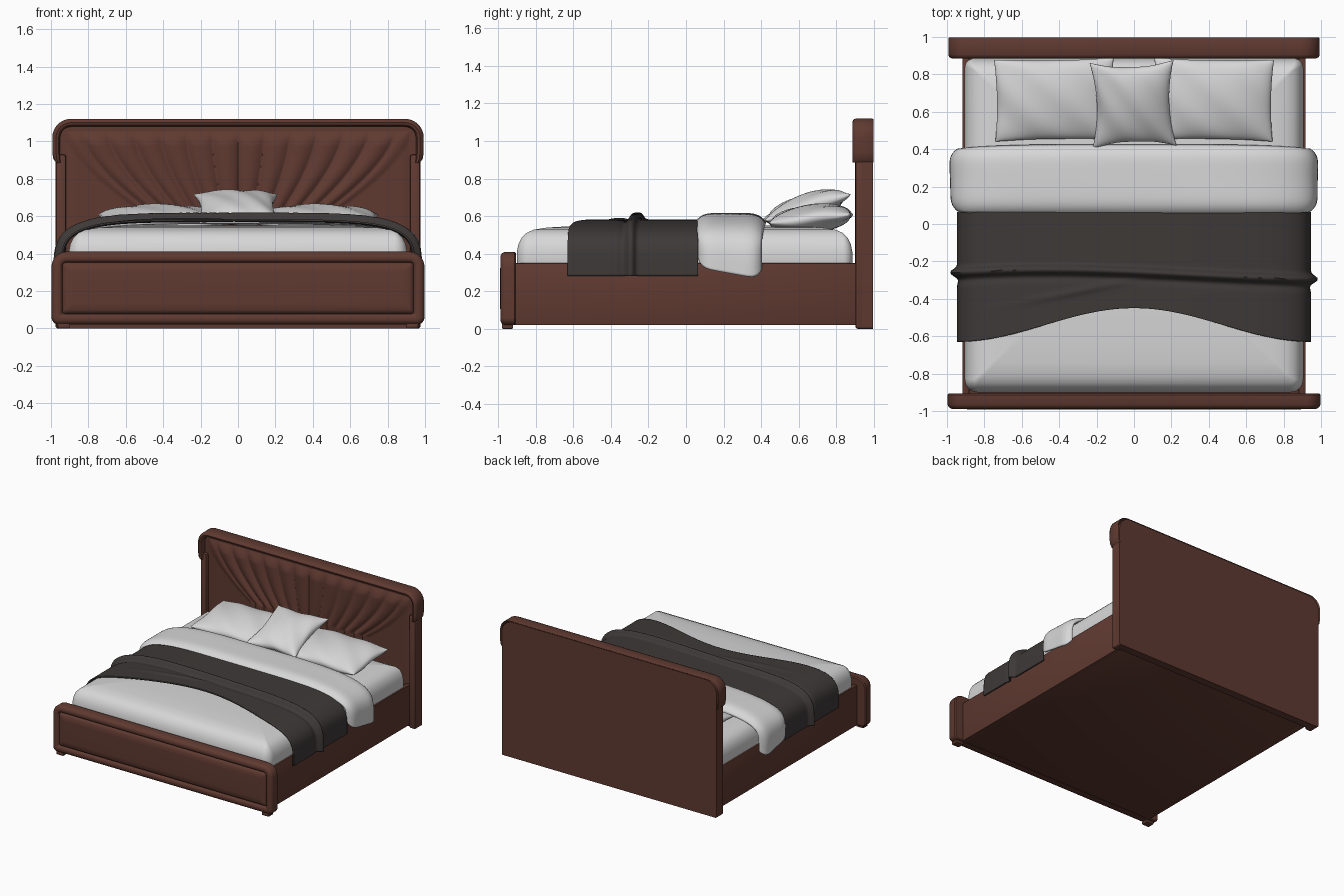
import bpy, bmesh, math
from mathutils import Matrix, Vector

if "Cube" in bpy.data.objects:
    bpy.data.objects.remove(bpy.data.objects["Cube"])


def material(name, rgb):
    m = bpy.data.materials.new(name)
    m.diffuse_color = (*rgb, 1)
    m.use_nodes = True
    m.node_tree.nodes["Principled BSDF"].inputs["Base Color"].default_value = m.diffuse_color
    return m


BROWN = material("brown_leather", (0.115, 0.042, 0.030))
WHITE = material("white_linen", (0.68, 0.68, 0.68))
DARK = material("charcoal_throw", (0.047, 0.041, 0.039))


def finish(name, bm, mat, angle=40):
    bmesh.ops.recalc_face_normals(bm, faces=bm.faces)
    me = bpy.data.meshes.new(name)
    bm.to_mesh(me)
    bm.free()
    me.materials.append(mat)
    ob = bpy.data.objects.new(name, me)
    bpy.context.collection.objects.link(ob)
    bpy.ops.object.select_all(action='DESELECT')
    ob.select_set(True)
    bpy.context.view_layer.objects.active = ob
    bpy.ops.object.shade_smooth_by_angle(angle=math.radians(angle))
    return ob


def box(name, x0, x1, y0, y1, z0, z1, mat=BROWN, bevel=0.006):
    bm = bmesh.new()
    bmesh.ops.create_cube(bm, size=1)
    for v in bm.verts:
        v.co = ((x0 + x1) / 2 + v.co.x * (x1 - x0), (y0 + y1) / 2 + v.co.y * (y1 - y0),
                (z0 + z1) / 2 + v.co.z * (z1 - z0))
    bmesh.ops.bevel(bm, geom=bm.edges[:], offset=bevel, segments=2, affect='EDGES', profile=0.5)
    return finish(name, bm, mat)


def skin(bm, rows, close_rows=False, close_cols=False):
    vs = [[bm.verts.new(p) for p in r] for r in rows]
    n, m = len(vs), len(vs[0])
    for i in range(n if close_rows else n - 1):
        for j in range(m if close_cols else m - 1):
            a, b = (i + 1) % n, (j + 1) % m
            bm.faces.new((vs[i][j], vs[i][b], vs[a][b], vs[a][j]))
    return vs


def arc(cx, cy, r, a0, seg=8):
    return [(cx + r * math.cos(math.radians(a0 + 90 * k / seg)),
             cy + r * math.sin(math.radians(a0 + 90 * k / seg))) for k in range(seg + 1)]


def rounded(hx, lo, hi, r_lo, r_hi, inset):
    hx, lo, hi = hx - inset, lo + inset, hi - inset
    a, b = max(r_lo - inset, 0.012), max(r_hi - inset, 0.012)
    return (arc(hx - b, hi - b, b, 0) + arc(-hx + b, hi - b, b, 90)
            + arc(-hx + a, lo + a, a, 180) + arc(hx - a, lo + a, a, 270))


def loft(name, mat, hx, lo, hi, r_lo, r_hi, rings, upright):
    """Stack inset copies of a rounded rectangle: rings are (inset, depth)."""
    rows = [[(x, d, t) if upright else (x, t, d) for x, t in rounded(hx, lo, hi, r_lo, r_hi, i)]
            for i, d in rings]
    bm = bmesh.new()
    vs = skin(bm, rows, close_cols=True)
    bm.faces.new(vs[0])
    bm.faces.new(vs[-1])
    return finish(name, bm, mat)


def gauss(d, w):
    return math.exp(-(d / w) ** 2)


# --- Frame -----------------------------------------------------------------
loft("footboard", BROWN, 0.997, 0.02, 0.41, 0.04, 0.08,
     [(0.008, -0.905), (0, -0.913), (0, -0.965), (0.008, -0.98), (0.022, -0.988), (0.042, -0.988),
      (0.052, -0.982), (0.058, -0.968), (0.064, -0.98), (0.078, -0.988), (0.11, -0.991)], True)
for side, s in (("left", -1), ("right", 1)):
    box(side + "_rail", *sorted((s * 0.88, s * 0.918)), -0.92, 0.94, 0.02, 0.35)
    box(side + "_headboard_post", *sorted((s * 0.92, s * 0.975)), 0.902, 0.95, 0.0, 0.93, bevel=0.012)
    box(side + "_front_foot", *sorted((s * 0.9, s * 0.965)), -0.98, -0.92, 0.0, 0.03)
box("base_panel", -0.9, 0.9, -0.92, 0.94, 0.022, 0.05)
box("slat_platform", -0.89, 0.89, -0.91, 0.94, 0.28, 0.31)

# --- Headboard -------------------------------------------------------------
loft("headboard_back", BROWN, 0.975, 0.0, 1.11, 0.012, 0.1, [(0, 0.995), (0, 0.93)], True)

# rolled rim running over the top and a little way down each side
rows = []
for i, y in ((0.004, 0.997), (0, 0.99), (0, 0.905), (0.006, 0.892), (0.02, 0.885),
             (0.034, 0.89), (0.042, 0.905), (0.042, 0.95)):
    path = arc(0.893, 1.02, 0.1 - i, 0) + arc(-0.893, 1.02, 0.1 - i, 90)
    ends = [(0.972 - i * 0.6, 0.885), (0.987 - i * 0.9, 0.905), (0.993 - i, 0.94)]
    path = ends + path + [(-x, z) for x, z in reversed(ends)]
    rows.append([(x, y, z) for x, z in path])
bm = bmesh.new()
vs = skin(bm, rows, close_rows=True)
bm.faces.new([r[0] for r in vs])
bm.faces.new([r[-1] for r in vs])
finish("headboard_rolled_rim", bm, BROWN)

# padded panel with pleats fanning out from the bottom centre
rows = []
for j in range(71):
    z = 0.33 + 0.735 * j / 70
    t = min(max((1.06 - z) / 0.42, 0), 1)
    row = []
    for i in range(241):
        x = -0.925 + 1.85 * i / 240
        xt = abs(x) / (1 - 0.42 * t ** 1.6)
        edge = min(1, min(0.925 - abs(x), 1.065 - z) / 0.05)
        fade = min(1, max(0, (0.93 - xt) / 0.09)) * min(1, max(0, (1.055 - z) / 0.07))
        pleat = 0.022 * abs(math.sin(math.pi * xt / 0.14)) ** 0.8 * fade
        row.append((x, 0.938 - 0.016 * math.sqrt(max(edge, 0)) - pleat, z))
    rows.append(row)
bm = bmesh.new()
skin(bm, rows)
finish("headboard_pleated_panel", bm, BROWN, 60)

# --- Mattress --------------------------------------------------------------
loft("mattress", WHITE, 0.905, -0.9, 0.885, 0.07, 0.05,
     [(0.01, 0.30), (0, 0.32), (0, 0.41), (0.008, 0.45), (0.025, 0.485), (0.05, 0.51), (0.09, 0.528),
      (0.16, 0.539), (0.28, 0.546), (0.45, 0.55)], False)


# --- Draped covers ---------------------------------------------------------
def drape(name, mat, a, top, hem, n, front, back, lift, ny, thick):
    """Cloth over a superellipse arch; lift(x, y, v) pushes it outwards."""
    across = ([(-1, k / 24) for k in range(24)] + [(-1 + k / 40, 1) for k in range(81)]
              + [(1, 1 - k / 24) for k in range(1, 25)])
    rows = []
    for j in range(ny + 1):
        v = j / ny
        h = top - hem(v)
        row = []
        for p, q in across:
            f = (abs(p) ** n + q ** n) ** (-1 / n)
            p, q = p * f, q * f
            x, z = a * p, hem(v) + h * q
            y = front(x) + (back(x) - front(x)) * v
            nrm = Vector((math.copysign(abs(p) ** (n - 1) / a, p), 0, q ** (n - 1) / h)).normalized()
            row.append(Vector((x, y, z)) + nrm * lift(x, y, v))
        rows.append(row)
    bm = bmesh.new()
    skin(bm, rows)
    ob = finish(name, bm, mat, 60)
    mod = ob.modifiers.new("thickness", 'SOLIDIFY')
    mod.thickness, mod.offset = thick, 0


def throw_lift(x, y, v):
    ridge = -0.255 + 0.02 * math.sin(-2.2 * x) - 0.025 * x * x
    crease = -0.36 + 0.2 * (x + 0.3)
    return (0.036 * gauss(y - ridge, 0.02) - 0.006 * gauss(y - ridge + 0.045, 0.02)
            + 0.008 * gauss(y - crease, 0.02) * gauss(x + 0.3, 0.28))


drape("throw_blanket", DARK, 0.942, 0.578, lambda v: 0.28, 4.6,
      lambda x: -0.63 + 0.18 * (0.5 + 0.5 * math.cos(math.pi * min(1, abs(x) / 0.95))),
      lambda x: 0.065, throw_lift, 90, 0.01)


def fold_lift(x, y, v):
    sag = 0.006 * math.sin(9 * y + 3 * x) * abs(x)
    return -0.045 * abs(2 * v - 1) ** 6 + sag


drape("turned_down_duvet", WHITE, 0.98, 0.608,
      lambda v: 0.325 - 0.06 * v + 0.05 * abs(2 * v - 1) ** 8, 4.2,
      lambda x: 0.055 + 0.015 * abs(x) ** 4, lambda x: 0.42 - 0.025 * abs(x) ** 4, fold_lift, 30, 0.016)


# --- Pillows ---------------------------------------------------------------
def pillow(name, loc, hx, hy, thick, pinch, tilt, turn=0):
    bm = bmesh.new()
    g = [-math.cos(math.pi * k / 28) for k in range(29)]
    for s in (-1, 1):
        skin(bm, [[(hx * u * (1 - pinch * (1 - v * v)), hy * v * (1 - pinch * (1 - u * u)),
                    s * thick * (max(0, (1 - u * u) * (1 - v * v))) ** 0.45
                    + 0.004 * math.sin(7 * u + 5 * v)) for u in g] for v in g])
    bmesh.ops.remove_doubles(bm, verts=bm.verts, dist=0.0002)
    bm.transform(Matrix.Translation(loc) @ Matrix.Rotation(math.radians(turn), 4, 'Z')
                 @ Matrix.Rotation(math.radians(tilt), 4, 'X'))
    finish(name, bm, WHITE, 60)


pillow("left_pillow", (-0.425, 0.665, 0.585), 0.32, 0.22, 0.075, 0.04, 7, 1)
pillow("right_pillow", (0.425, 0.665, 0.585), 0.32, 0.22, 0.075, 0.04, 7, -1)
pillow("centre_cushion", (-0.005, 0.64, 0.645), 0.225, 0.24, 0.072, 0.14, 18, 2)
